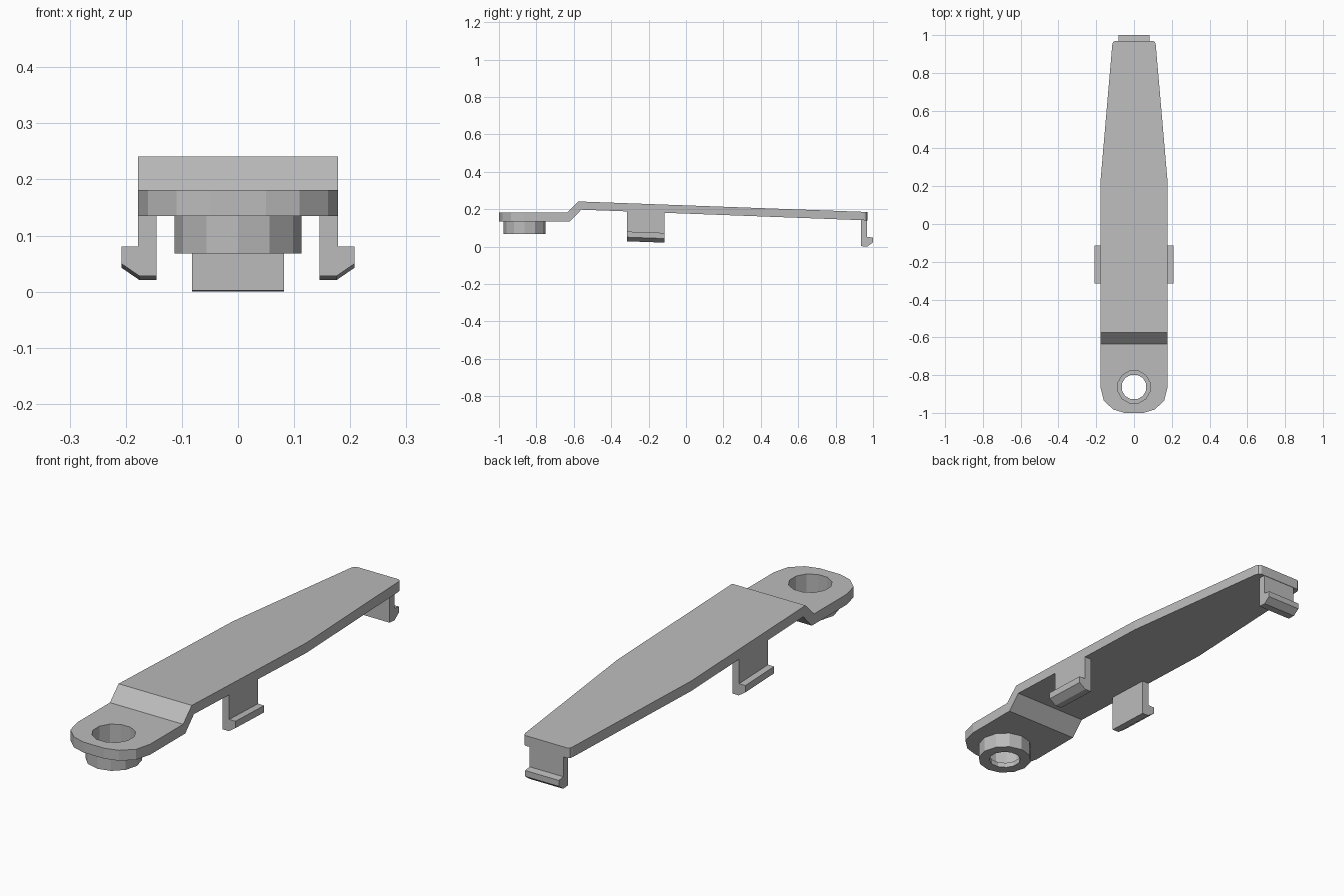
import bpy, bmesh, math
from mathutils import Vector

cube = bpy.data.objects.get("Cube")
if cube:
    bpy.data.objects.remove(cube, do_unlink=True)

grey = bpy.data.materials.new("grey_plastic")
grey.use_nodes = True
grey.diffuse_color = (0.5, 0.5, 0.5, 1)
grey.node_tree.nodes["Principled BSDF"].inputs["Base Color"].default_value = (0.5, 0.5, 0.5, 1)

HOLE_Y = -0.863
TILT = -0.036


def prism(name, points, axis, start, end):
    """Extrude a flat outline along x, y or z; points give the other two axes in order."""
    bm = bmesh.new()
    corners = []
    for p in points:
        co = list(p)
        co.insert("xyz".index(axis), start)
        corners.append(bm.verts.new(co))
    face = bm.faces.new(corners)
    step = Vector([end - start if a == axis else 0 for a in "xyz"])
    moved = bmesh.ops.extrude_face_region(bm, geom=[face])["geom"]
    bmesh.ops.translate(bm, vec=step, verts=[v for v in moved if isinstance(v, bmesh.types.BMVert)])
    bmesh.ops.recalc_face_normals(bm, faces=bm.faces)
    mesh = bpy.data.meshes.new(name)
    bm.to_mesh(mesh)
    bm.free()
    mesh.materials.append(grey)
    obj = bpy.data.objects.new(name, mesh)
    bpy.context.collection.objects.link(obj)
    return obj


def ring(radius, turn=0.0, sides=12):
    angles = [math.radians(turn) + math.tau * i / sides for i in range(sides)]
    return [(radius * math.cos(a), HOLE_Y + radius * math.sin(a)) for a in angles]


def cut(obj, tool, operation):
    """Apply a boolean and throw the tool away."""
    mod = obj.modifiers.new("cut", 'BOOLEAN')
    mod.object, mod.operation, mod.solver = tool, operation, 'EXACT'
    bpy.context.view_layer.objects.active = obj
    bpy.ops.object.modifier_apply(modifier=mod.name)
    bpy.data.objects.remove(tool, do_unlink=True)


# Lever plate: stepped side profile trimmed to the tapered plan outline
profile = [(-1.1, 0.135), (-0.62, 0.135), (-0.56, 0.197), (1.1, 0.135),
           (1.1, 0.18), (-0.575, 0.241), (-0.635, 0.181), (-1.1, 0.181)]
plate = prism("lever_plate", profile, "x", -0.3, 0.3)
half = [(0.05, -1.0), (0.11, -0.982), (0.16, -0.935), (0.178, -0.863),
        (0.178, 0.22), (0.115, 0.95), (0.111, 0.963), (0.1, 0.97)]
outline = half + [(-x, y) for x, y in reversed(half)]
cut(plate, prism("plan_trim", outline, "z", -0.2, 0.5), 'INTERSECT')

# Pivot boss under the rounded end
boss = prism("pivot_boss", ring(0.113), "z", 0.068, 0.135)

# Stepped pivot hole through plate and boss
cut(plate, prism("plate_bore", ring(0.088, 15), "z", 0.1, 0.3), 'DIFFERENCE')
cut(boss, prism("boss_recess", ring(0.088, 15), "z", 0.09, 0.3), 'DIFFERENCE')
cut(boss, prism("boss_bore", ring(0.067, 15), "z", 0.0, 0.2), 'DIFFERENCE')

# Side clips, following the slope of the plate
clip = [(0.145, 0.028), (0.176, 0.028), (0.208, 0.05), (0.208, 0.08),
        (0.178, 0.08), (0.178, 0.21), (0.145, 0.21)]
for name, side in (("left_clip", 1), ("right_clip", -1)):
    obj = prism(name, [(side * x, z) for x, z in clip], "y", -0.315, -0.115)
    for v in obj.data.vertices:
        v.co.z += TILT * (v.co.y + 0.315)

# End latch with outward hook
latch = [(0.935, 0.002), (0.97, 0), (1.0, 0.022), (1.0, 0.048),
         (0.968, 0.052), (0.968, 0.16), (0.935, 0.16)]
prism("end_latch", latch, "x", -0.082, 0.082)
